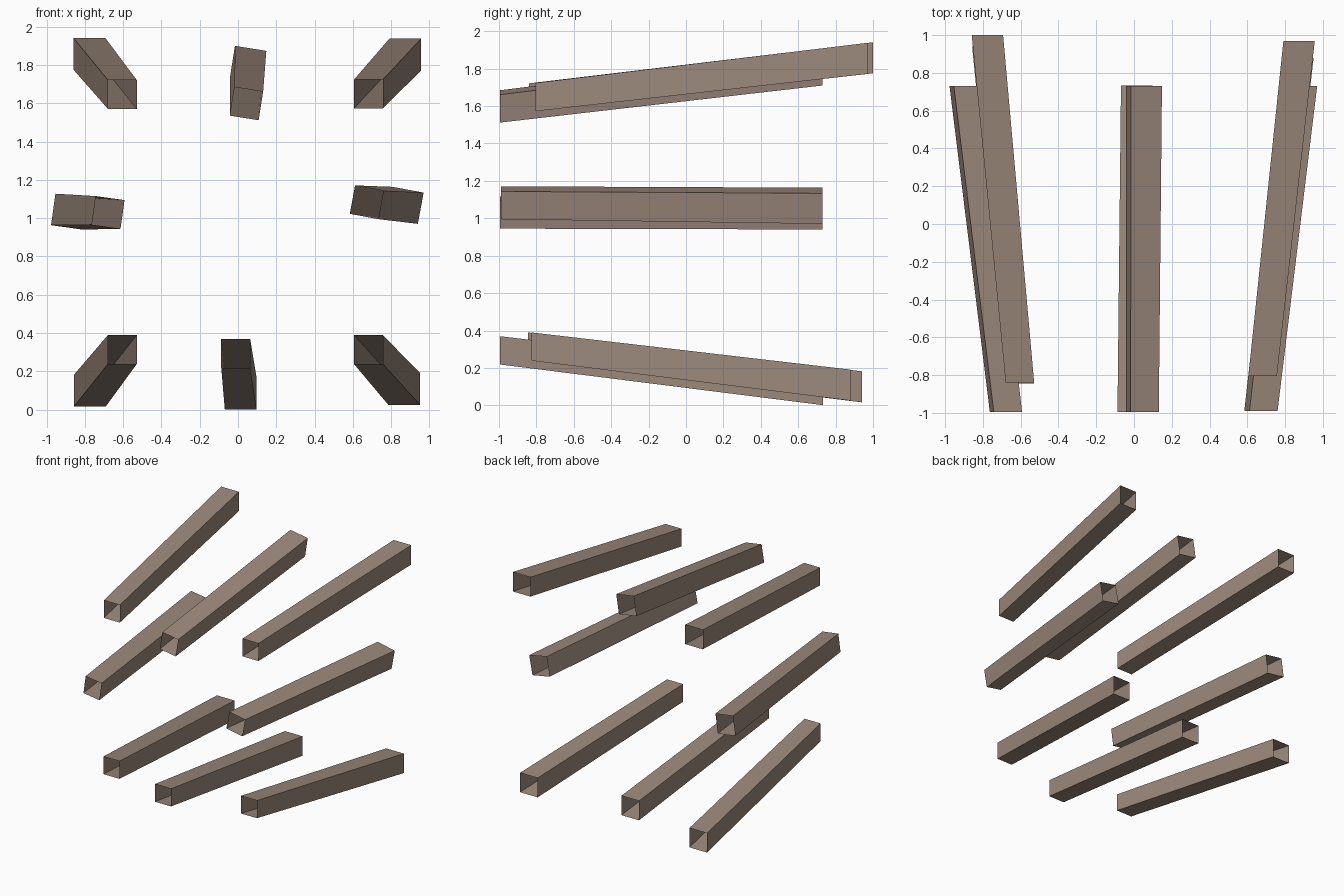
import bpy
import bmesh
import math
from mathutils import Vector, Matrix

if "Cube" in bpy.data.objects:
    bpy.data.objects.remove(bpy.data.objects["Cube"])

wood = bpy.data.materials.new("weathered_brown")
wood.diffuse_color = (0.33, 0.25, 0.20, 1)
wood.use_nodes = True
wood.node_tree.nodes["Principled BSDF"].inputs["Base Color"].default_value = wood.diffuse_color


def beam(name, front, back, roll, size_front=0.151, size_back=0.166):
    """Open-ended square tube between two end centres, turned about y."""
    bm = bmesh.new()
    turn = Matrix.Rotation(math.radians(roll), 3, 'Y')
    rings = []
    for centre, size in ((front, size_front), (back, size_back)):
        h = size / 2
        rings.append([bm.verts.new(Vector(centre) + turn @ Vector((sx * h, 0, sz * h)))
                      for sx, sz in ((-1, -1), (1, -1), (1, 1), (-1, 1))])
    for i in range(4):
        j = (i + 1) % 4
        bm.faces.new((rings[0][i], rings[0][j], rings[1][j], rings[1][i]))
    bmesh.ops.recalc_face_normals(bm, faces=bm.faces)
    mesh = bpy.data.meshes.new(name)
    bm.to_mesh(mesh)
    bm.free()
    mesh.materials.append(wood)
    bpy.context.collection.objects.link(bpy.data.objects.new(name, mesh))


# Upper row
beam("beam_top_left", (-0.604, -0.84, 1.646), (-0.776, 1.0, 1.858), 0)
beam("beam_top_middle", (0.045, -0.995, 1.598), (0.053, 0.73, 1.805), 9)
beam("beam_top_right", (0.681, -0.805, 1.648), (0.874, 0.97, 1.855), 0)
# Middle row
beam("beam_middle_left", (-0.678, -0.995, 1.03), (-0.883, 0.73, 1.034), 8)
beam("beam_middle_right", (0.672, -0.99, 1.083), (0.873, 0.73, 1.067), 10.5)
# Lower row
beam("beam_bottom_left", (-0.604, -0.845, 0.314), (-0.774, 0.94, 0.099), 0)
beam("beam_bottom_middle", (-0.012, -0.995, 0.294), (0.014, 0.732, 0.084), 0)
beam("beam_bottom_right", (0.681, -0.825, 0.314), (0.868, 0.88, 0.108), 0)
